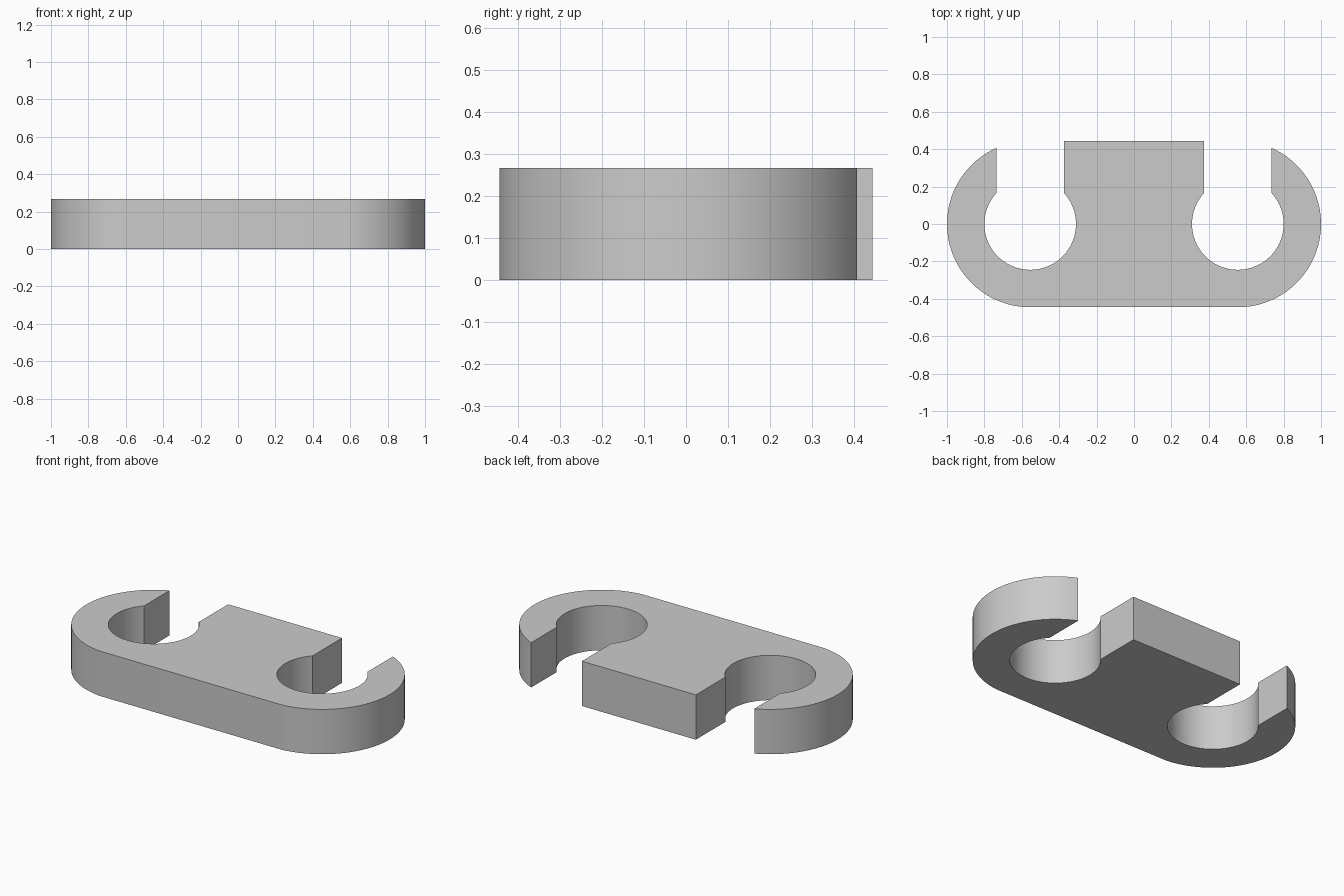
import bpy, bmesh
from math import asin, acos, cos, sin, pi

cube = bpy.data.objects.get("Cube")
if cube:
    bpy.data.objects.remove(cube)

CENTRE = 0.555     # x of each ring centre
OUTER = 0.445      # ring outer radius
INNER = 0.245      # hole radius
SLOT = 0.18        # half width of the open slot
DEPTH = 0.443      # half depth of the body
HEIGHT = 0.267


def arc(radius, start, end, steps):
    angles = [start + (end - start) * i / steps for i in range(steps + 1)]
    return [(CENTRE + radius * cos(a), radius * sin(a)) for a in angles]


# Half outline: outer ring, slot wall, hole, slot wall, back block corner
mouth = acos(SLOT / INNER)
half = arc(OUTER, -asin(DEPTH / OUTER), acos(SLOT / OUTER), 48)
half += arc(INNER, mouth, -pi - mouth, 56)
half.append((CENTRE - SLOT, DEPTH))
outline = half + [(-x, y) for x, y in reversed(half)]

# Extrude the outline into the clip body
bm = bmesh.new()
base = bm.faces.new([bm.verts.new((x, y, 0)) for x, y in outline])
top = bmesh.ops.extrude_face_region(bm, geom=[base], use_keep_orig=True)
bmesh.ops.translate(bm, vec=(0, 0, HEIGHT),
                    verts=[v for v in top["geom"] if isinstance(v, bmesh.types.BMVert)])
bmesh.ops.recalc_face_normals(bm, faces=bm.faces)
mesh = bpy.data.meshes.new("double_clip")
bm.to_mesh(mesh)
bm.free()

clip = bpy.data.objects.new("double_clip", mesh)
bpy.context.collection.objects.link(clip)

# Plain grey material
grey = bpy.data.materials.new("light_grey")
grey.use_nodes = True
colour = (0.6, 0.6, 0.6, 1)
grey.diffuse_color = colour
grey.node_tree.nodes["Principled BSDF"].inputs["Base Color"].default_value = colour
mesh.materials.append(grey)

# Smooth curved walls, crisp edges
bpy.ops.object.select_all(action="DESELECT")
clip.select_set(True)
bpy.context.view_layer.objects.active = clip
bpy.ops.object.shade_smooth_by_angle(angle=pi / 6)
